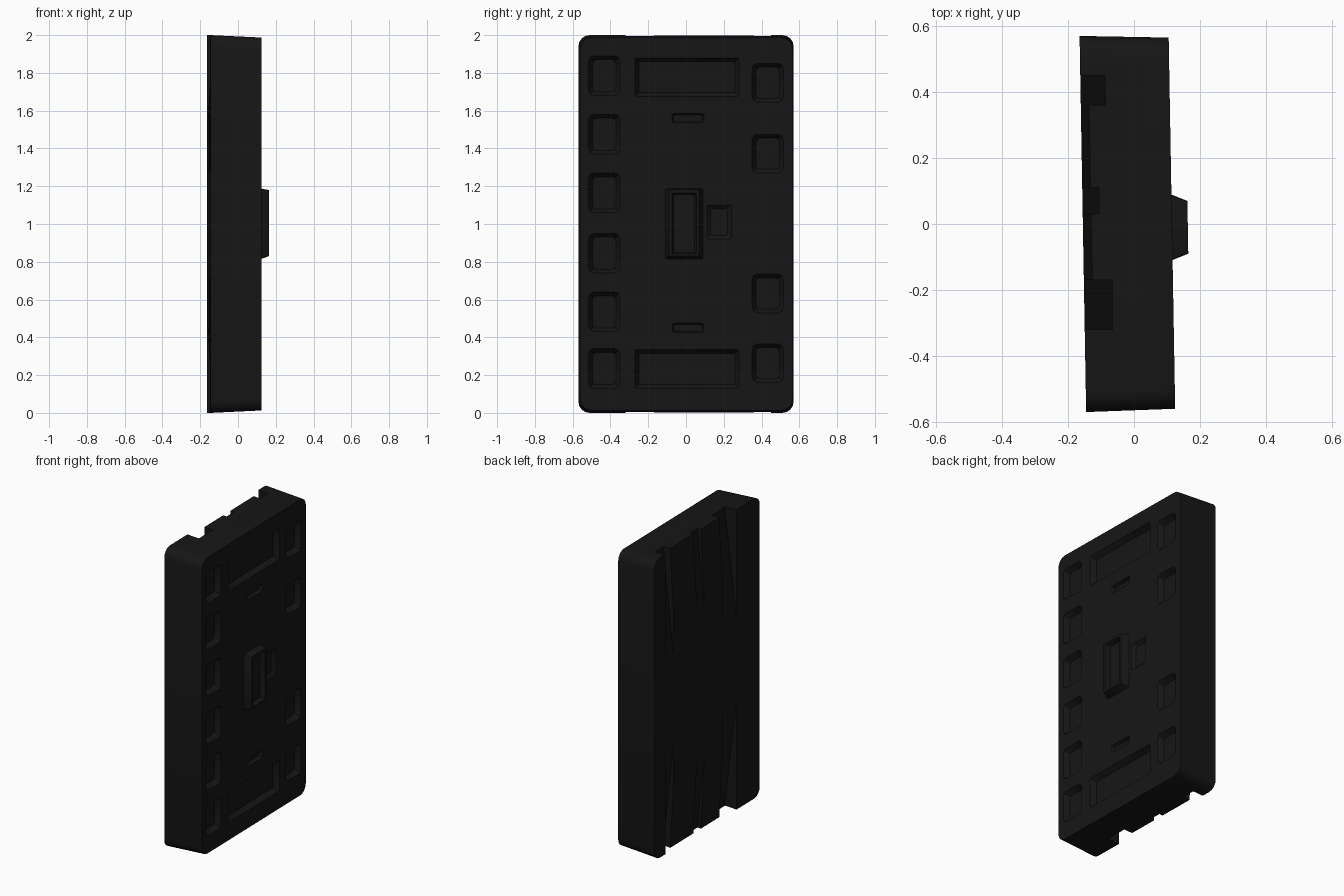
import bpy, bmesh, math

if "Cube" in bpy.data.objects:
    bpy.data.objects.remove(bpy.data.objects["Cube"])

FRONT, BACK = 0.115, -0.155
SKEW = -0.0175          # slight twist of the slab seen from above

mat = bpy.data.materials.new("black")
mat.diffuse_color = (0.008, 0.008, 0.008, 1)
mat.use_nodes = True
mat.node_tree.nodes["Principled BSDF"].inputs["Base Color"].default_value = mat.diffuse_color


def rounded(y0, y1, z0, z1, r, seg):
    """Rounded rectangle outline in the YZ plane."""
    pts = []
    corners = [(y1 - r, z1 - r, 0), (y0 + r, z1 - r, 90),
               (y0 + r, z0 + r, 180), (y1 - r, z0 + r, 270)]
    for cy, cz, a in corners:
        for i in range(seg + 1):
            t = math.radians(a + 90 * i / seg)
            pts.append((cy + r * math.cos(t), cz + r * math.sin(t)))
    return pts


def loft(name, x0, ring0, x1, ring1):
    """Closed solid between two matching YZ outlines."""
    bm = bmesh.new()
    a = [bm.verts.new((x0 + SKEW * y, y, z)) for y, z in ring0]
    b = [bm.verts.new((x1 + SKEW * y, y, z)) for y, z in ring1]
    n = len(a)
    bm.faces.new(a)
    bm.faces.new(b)
    for i in range(n):
        j = (i + 1) % n
        bm.faces.new((a[i], a[j], b[j], b[i]))
    bmesh.ops.recalc_face_normals(bm, faces=bm.faces)
    me = bpy.data.meshes.new(name)
    bm.to_mesh(me)
    bm.free()
    ob = bpy.data.objects.new(name, me)
    bpy.context.collection.objects.link(ob)
    me.materials.append(mat)
    return ob


def cut(target, cutter):
    """Subtract the cutter and discard it."""
    mod = target.modifiers.new("cut", 'BOOLEAN')
    mod.operation = 'DIFFERENCE'
    mod.solver = 'EXACT'
    mod.object = cutter
    cutter.hide_render = True
    bpy.context.view_layer.objects.active = target
    bpy.ops.object.modifier_apply(modifier=mod.name)
    bpy.data.objects.remove(cutter)


def pocket(target, y0, y1, z0, z1, depth, r=0.03, top=FRONT, taper=0.02):
    """Tapered recess; the walls are extended above the surface at the same slope."""
    up = 0.02
    e = taper * up / depth
    outer = rounded(y0 - e, y1 + e, z0 - e, z1 + e, r, 2)
    inner = rounded(y0 + taper, y1 - taper, z0 + taper, z1 - taper, r * 0.7, 2)
    cut(target, loft("pocket_cutter", top + up, outer, top - depth, inner))


def back_channel(target, y0, y1, depth, length):
    """Wedge notches in the back face that fade out away from both ends."""
    for flip in (False, True):
        bm = bmesh.new()
        prof = [(BACK - 0.02, 2.05), (BACK + depth, 2.05),
                (BACK + depth, 1.97), (BACK - 0.02, 2 - length)]
        rings = [[bm.verts.new((x + SKEW * y, y, 2 - z if flip else z))
                  for x, z in prof] for y in (y0, y1)]
        for r in rings:
            bm.faces.new(r)
        for i in range(4):
            j = (i + 1) % 4
            bm.faces.new((rings[0][i], rings[0][j], rings[1][j], rings[1][i]))
        bmesh.ops.recalc_face_normals(bm, faces=bm.faces)
        me = bpy.data.meshes.new("channel_cutter")
        bm.to_mesh(me)
        bm.free()
        me.materials.append(mat)
        ob = bpy.data.objects.new("channel_cutter", me)
        bpy.context.collection.objects.link(ob)
        cut(target, ob)


def finish(ob, angle=35):
    bpy.ops.object.select_all(action='DESELECT')
    ob.select_set(True)
    bpy.context.view_layer.objects.active = ob
    bpy.ops.object.shade_smooth_by_angle(angle=math.radians(angle))


# Main slab with rounded corners, narrowing slightly to the front
slab = loft("slab_body", BACK, rounded(-0.57, 0.57, 0, 2, 0.06, 4),
            FRONT, rounded(-0.56, 0.565, 0.013, 1.987, 0.06, 4))

# Left and right columns of square pockets
for z in (0.13, 0.43, 0.74, 1.06, 1.37, 1.68):
    pocket(slab, -0.515, -0.35, z, z + 0.21, 0.035)
for z in (0.16, 0.53, 1.27, 1.645):
    pocket(slab, 0.35, 0.515, z, z + 0.205, 0.035)

# Wide pockets at the top and bottom
for z in (0.13, 1.675):
    pocket(slab, -0.27, 0.28, z, z + 0.205, 0.035, 0.01)

# Small finger slots and side notch
for z in (0.425, 1.535):
    pocket(slab, -0.075, 0.095, z, z + 0.05, 0.02, 0.015, taper=0.008)
pocket(slab, 0.11, 0.24, 0.92, 1.1, 0.02, 0.01, taper=0.02)

# Channels in the back face
back_channel(slab, -0.32, -0.17, 0.085, 0.9)
back_channel(slab, -0.17, 0.36, 0.025, 0.8)
back_channel(slab, 0.03, 0.11, 0.05, 0.7)
back_channel(slab, 0.36, 0.45, 0.075, 0.9)
finish(slab)

# Raised centre block with a recessed window
block = loft("centre_block", FRONT - 0.01, rounded(-0.113, 0.093, 0.81, 1.19, 0.01, 2),
             0.163, rounded(-0.09, 0.07, 0.83, 1.18, 0.01, 2))
pocket(block, -0.075, 0.055, 0.84, 1.165, 0.03, 0.01, top=0.163, taper=0.01)
finish(block)
